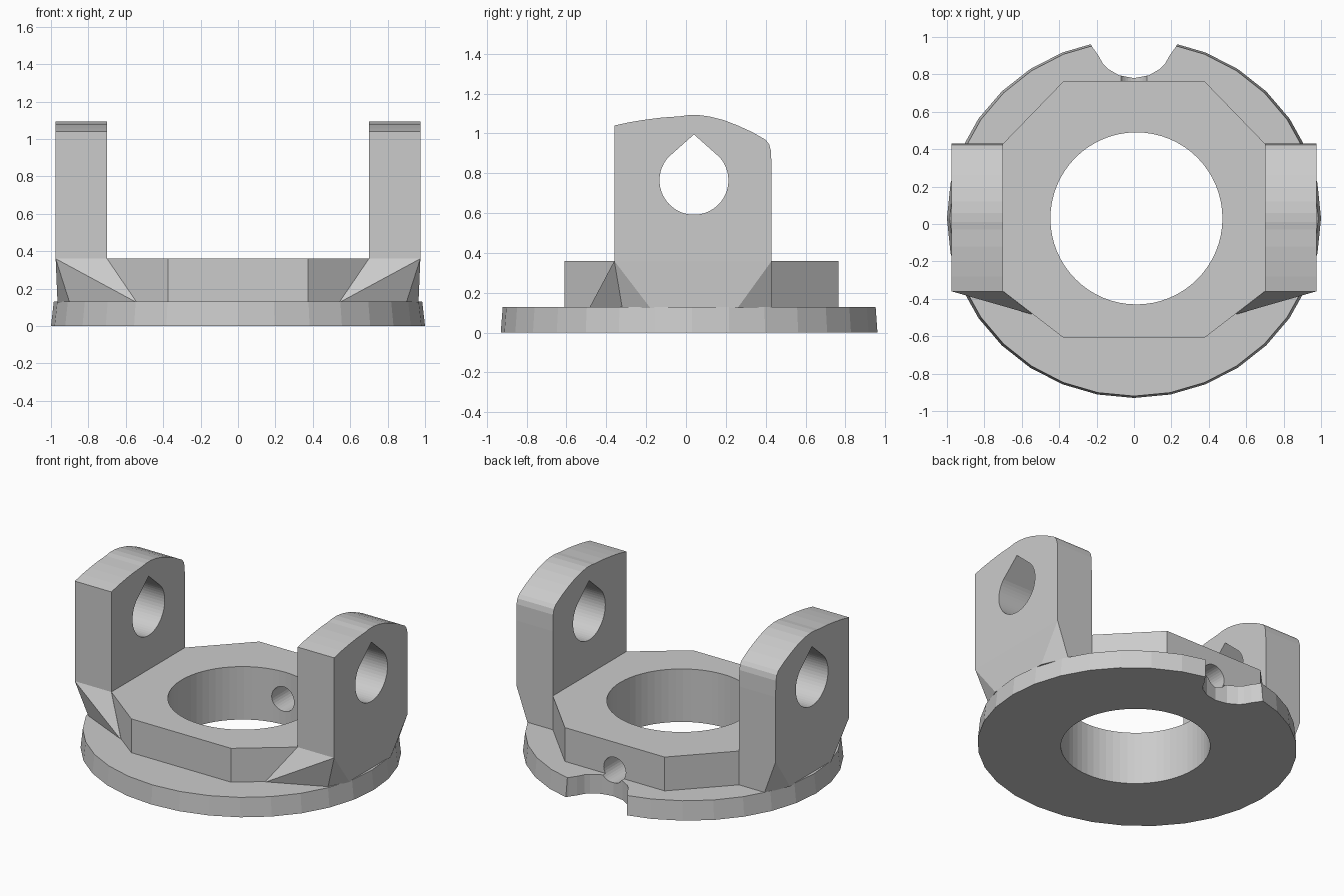
import bpy, bmesh
from math import sin, cos, pi, radians

if "Cube" in bpy.data.objects:
    bpy.data.objects.remove(bpy.data.objects["Cube"])


def make_object(name, bm):
    bmesh.ops.recalc_face_normals(bm, faces=bm.faces)
    mesh = bpy.data.meshes.new(name)
    bm.to_mesh(mesh)
    bm.free()
    obj = bpy.data.objects.new(name, mesh)
    bpy.context.collection.objects.link(obj)
    return obj


def loft(name, start, end):
    """Solid between two matching outlines of 3D points."""
    bm = bmesh.new()
    a = [bm.verts.new(p) for p in start]
    b = [bm.verts.new(p) for p in end]
    bm.faces.new(a)
    bm.faces.new(b)
    n = len(a)
    for i in range(n):
        bm.faces.new((a[i], a[(i + 1) % n], b[(i + 1) % n], b[i]))
    return make_object(name, bm)


def prism(name, outline, lo, hi, axis="z"):
    place = {"x": lambda u, v, w: (w, u, v),
             "y": lambda u, v, w: (u, w, v),
             "z": lambda u, v, w: (u, v, w)}[axis]
    return loft(name, [place(u, v, lo) for u, v in outline],
                [place(u, v, hi) for u, v in outline])


def hull(name, points):
    bm = bmesh.new()
    for p in points:
        bm.verts.new(p)
    bmesh.ops.convex_hull(bm, input=bm.verts)
    return make_object(name, bm)


def ellipse(cx, cy, rx, ry, n):
    return [(cx + rx * cos(2 * pi * i / n), cy + ry * sin(2 * pi * i / n))
            for i in range(n)]


def combine(target, tool, operation):
    mod = target.modifiers.new(operation.lower(), "BOOLEAN")
    mod.operation = operation
    mod.solver = "EXACT"
    mod.object = tool
    bpy.context.view_layer.objects.active = target
    bpy.ops.object.modifier_apply(modifier=mod.name)
    bpy.data.objects.remove(tool)


# Flange: slightly tapered 32-sided disc
bracket = loft("yoke_bracket",
               [(x, y, 0) for x, y in ellipse(0, 0.03, 1.0, 0.96, 32)],
               [(x, y, 0.13) for x, y in ellipse(0, 0.03, 0.985, 0.95, 32)])

# Eight-sided collar
half = [(0.375, -0.61), (0.70, -0.36), (0.70, 0.43), (0.375, 0.765)]
collar = half + [(-x, y) for x, y in reversed(half)]
combine(bracket, prism("collar", collar, 0.06, 0.36), "UNION")

# Two lugs, each on a faceted foot that narrows to the flange edge
foot_base = [(0.54, -0.485), (0.90, -0.32), (0.965, -0.18),
             (0.965, 0.26), (0.89, 0.43), (0.69, 0.43)]
foot_top = [(0.70, -0.36), (0.975, -0.36), (0.975, 0.43), (0.70, 0.43)]
lug_profile = [(-0.36, 0.36), (-0.36, 1.04), (-0.28, 1.057), (-0.20, 1.07),
               (-0.12, 1.08), (-0.03, 1.086), (0.01, 1.092), (0.06, 1.093),
               (0.12, 1.085), (0.19, 1.067), (0.26, 1.04), (0.33, 1.008),
               (0.40, 0.968), (0.418, 0.945), (0.427, 0.91), (0.43, 0.80),
               (0.43, 0.36)]
for s in (-1, 1):
    foot = hull("foot", [(s * x, y, 0.125) for x, y in foot_base]
                + [(s * x, y, 0.36) for x, y in foot_top])
    lug = prism("lug", lug_profile, s * 0.70, s * 0.975, "x")
    combine(foot, lug, "UNION")
    combine(bracket, foot, "UNION")

# Central bore
combine(bracket, prism("bore", ellipse(0.013, 0.03, 0.46, 0.46, 64), -0.2, 0.6),
        "DIFFERENCE")

# Teardrop pin hole through both lugs
arc = [radians(138 + i * 264 / 40) for i in range(41)]
teardrop = [(0.04 + 0.173 * cos(a), 0.765 + 0.173 * sin(a)) for a in arc]
teardrop.append((0.04, 0.995))
combine(bracket, prism("pin_hole", teardrop, -1.3, 1.3, "x"), "DIFFERENCE")

# Rounded notch in the back of the flange
side = [(0.30, 1.10), (0.222, 0.945), (0.19, 0.90), (0.165, 0.855),
        (0.14, 0.83), (0.08, 0.795)]
notch = side + [(0, 0.78)] + [(-x, y) for x, y in reversed(side)]
combine(bracket, prism("notch", notch, -0.1, 0.3), "DIFFERENCE")

# Radial screw hole from the back into the bore
combine(bracket, prism("screw_hole", ellipse(0, 0.175, 0.083, 0.083, 32),
                       0.25, 1.2, "y"), "DIFFERENCE")
